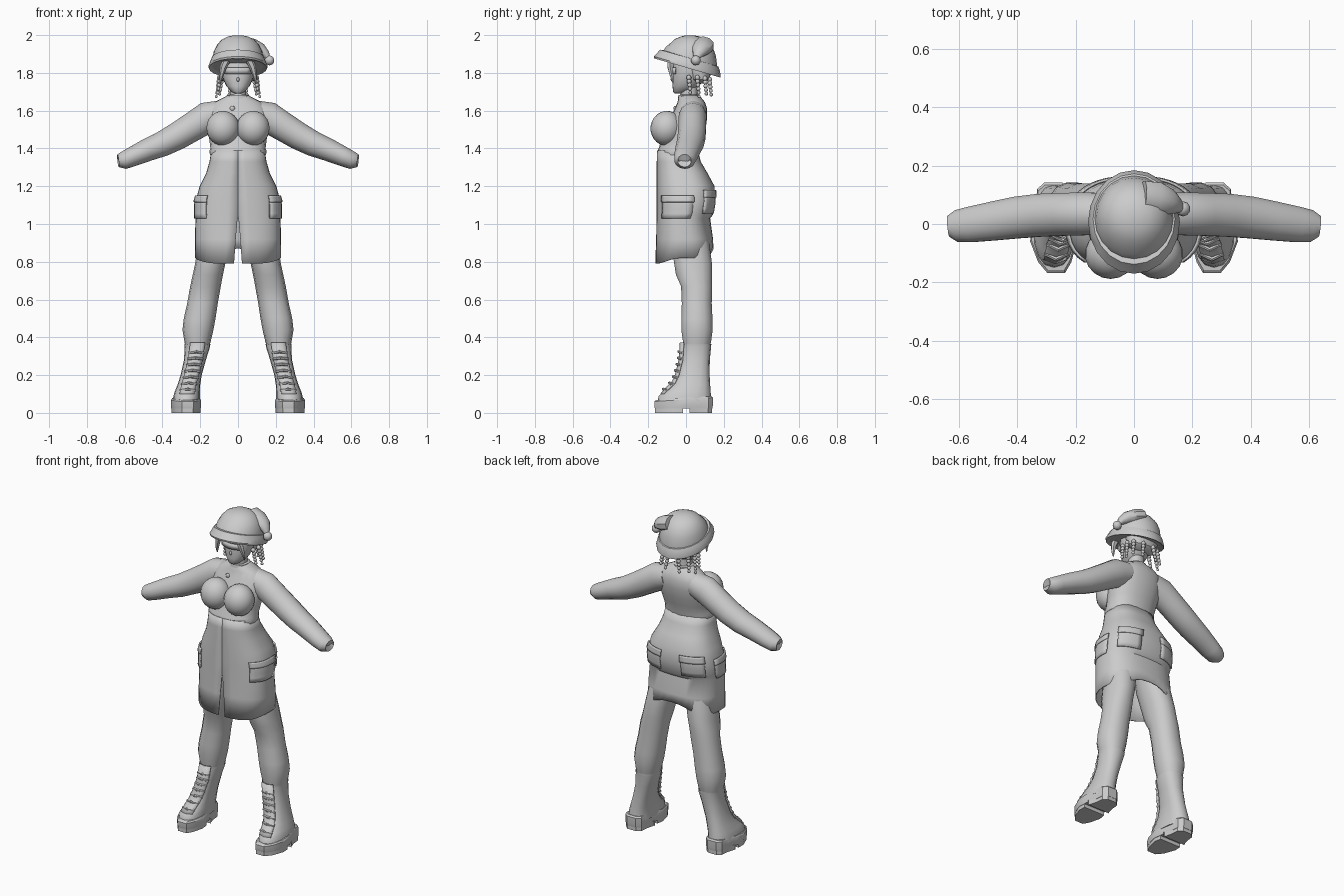
import bpy, bmesh, math
from mathutils import Vector, Matrix

if "Cube" in bpy.data.objects:
    bpy.data.objects.remove(bpy.data.objects["Cube"])

GREY = bpy.data.materials.new("plain grey")
GREY.diffuse_color = (0.6, 0.6, 0.6, 1)
GREY.use_nodes = True
GREY.node_tree.nodes["Principled BSDF"].inputs["Base Color"].default_value = GREY.diffuse_color


def finish(name, bm, angle=40, solid=0):
    bmesh.ops.recalc_face_normals(bm, faces=bm.faces)
    me = bpy.data.meshes.new(name)
    bm.to_mesh(me)
    bm.free()
    me.materials.append(GREY)
    ob = bpy.data.objects.new(name, me)
    bpy.context.collection.objects.link(ob)
    if solid:
        m = ob.modifiers.new("thickness", 'SOLIDIFY')
        m.thickness, m.offset = solid, 0
    bpy.ops.object.select_all(action='DESELECT')
    ob.select_set(True)
    bpy.context.view_layer.objects.active = ob
    bpy.ops.object.shade_smooth_by_angle(angle=math.radians(angle))
    return ob


def loft(name, rings, closed=True, caps=(True, True), angle=40, solid=0):
    """Skin a list of equally long point rings."""
    bm = bmesh.new()
    vs = [[bm.verts.new(p) for p in r] for r in rings]
    n = len(vs[0])
    for a, b in zip(vs, vs[1:]):
        for i in range(n if closed else n - 1):
            j = (i + 1) % n
            bm.faces.new((a[i], a[j], b[j], b[i]))
    if caps[0]:
        bm.faces.new(vs[0])
    if caps[1]:
        bm.faces.new(vs[-1])
    return finish(name, bm, angle, solid)


def oval(z, rx, yf, yb, cx=0, n=20, e=0.9, tilt=0):
    """Horizontal rounded ring between yf and yb, optionally tilted along y."""
    out = []
    for i in range(n):
        t = math.tau * i / n
        c, s = math.cos(t), math.sin(t)
        y = (yf + yb) / 2 + (yb - yf) / 2 * math.copysign(abs(s) ** e, s)
        out.append(Vector((cx + rx * math.copysign(abs(c) ** e, c), y, z + tilt * y)))
    return out


def tube(name, path, n=12, caps=(True, True), angle=40):
    """Tube through (x, y, z, radius, y_radius) points."""
    pts = [Vector(p[:3]) for p in path]
    rings = []
    for i, p in enumerate(pts):
        d = (pts[min(i + 1, len(pts) - 1)] - pts[max(i - 1, 0)]).normalized()
        v = Vector((0, 1, 0)) if abs(d.y) < 0.8 else Vector((1, 0, 0))
        v = (v - d * v.dot(d)).normalized()
        u = v.cross(d)
        rings.append([p + u * path[i][3] * math.cos(math.tau * k / n)
                      + v * path[i][4] * math.sin(math.tau * k / n) for k in range(n)])
    return loft(name, rings, caps=caps, angle=angle)


def ball(name, loc, scale, u=12, v=8, rot=0):
    bm = bmesh.new()
    bmesh.ops.create_uvsphere(bm, u_segments=u, v_segments=v, radius=1)
    m = Matrix.Translation(loc) @ Matrix.Rotation(rot, 4, 'X') @ Matrix.Diagonal((*scale, 1))
    bmesh.ops.transform(bm, matrix=m, verts=bm.verts)
    return finish(name, bm, 60)


# Shorts: open hem, slit at the front, seat bulging at the back
SHORTS = [(0.79, .225, -.16, .147), (0.92, .225, -.155, .14), (1.03, .222, -.153, .125),
          (1.05, .222, -.153, .14), (1.12, .222, -.153, .152), (1.2, .2, -.153, .148),
          (1.27, .165, -.153, .11), (1.33, .148, -.152, .075), (1.39, .138, -.15, .06)]


def shorts_point(t, z, off=0):
    """Point on the shorts at angle t, counted from the front centre."""
    k = 0
    while k < len(SHORTS) - 2 and z > SHORTS[k + 1][0]:
        k += 1
    a, b = SHORTS[k], SHORTS[k + 1]
    f = (z - a[0]) / (b[0] - a[0])
    rx, yf, yb = (a[i] + (b[i] - a[i]) * f for i in (1, 2, 3))
    s, c = math.sin(t), -math.cos(t)
    x = (rx + off) * math.copysign(abs(s) ** .8, s)
    y = (yf + yb) / 2 + ((yb - yf) / 2 + off) * math.copysign(abs(c) ** .8, c)
    return Vector((x, y, z))


rings = []
for z in [r[0] for r in SHORTS]:
    gap = max(0, 1.05 - z) * .2
    ring = []
    for i in range(37):
        t = gap + (math.tau - 2 * gap) * i / 36
        lift = .03 + .05 * max(0, -math.cos(t)) ** 6 if math.cos(t) < 0 else .03 * math.sin(t) ** 4
        ring.append(shorts_point(t, z + (lift if z < .8 else 0)))
    rings.append(ring)
loft("shorts", rings, closed=False, caps=(False, False), solid=.006)


def patch(name, t0, t1, z0, z1, off=.006):
    loft(name, [[shorts_point(t0 + (t1 - t0) * i / 6, z0 + (z1 - z0) * k / 4, off)
                 for i in range(7)] for k in range(5)],
         closed=False, caps=(False, False), solid=.008)


for side, s in (("left", 1), ("right", -1)):
    patch(side + "_cargo_pocket", s * .75, s * 1.75, 1.03, 1.13)
    patch(side + "_cargo_flap", s * .73, s * 1.77, 1.115, 1.15, .01)
    patch(side + "_back_pocket", s * 2.15, s * 2.9, 1.055, 1.16)
    patch(side + "_back_flap", s * 2.12, s * 2.93, 1.14, 1.18, .01)

# Cropped jacket with bust
loft("jacket_body", [oval(*r) for r in (
    (1.365, .148, -.148, .062), (1.385, .152, -.152, .068), (1.4, .146, -.145, .07),
    (1.45, .152, -.13, .085), (1.5, .16, -.11, .1), (1.56, .165, -.085, .112),
    (1.61, .16, -.06, .112), (1.645, .125, -.045, .1), (1.67, .075, -.04, .08),
    (1.685, .05, -.03, .065))])

for side, s in (("left", 1), ("right", -1)):
    ball(side + "_bust", (s * .08, -.103, 1.507), (.088, .085, .092), 18, 12, -.15)

    # Sleeve with a recessed, faceted end
    tube(side + "_sleeve", [(s * x, y, z, r, q) for x, y, z, r, q in (
        (.09, .035, 1.585, .07, .07), (.16, .035, 1.565, .083, .075), (.24, .033, 1.515, .077, .075),
        (.32, .03, 1.466, .073, .075), (.4, .022, 1.424, .067, .073), (.48, .01, 1.392, .06, .068),
        (.56, -.002, 1.356, .052, .062), (.605, -.007, 1.337, .047, .056),
        (.635, -.008, 1.335, .034, .036), (.615, -.008, 1.336, .022, .025))], 14)

    # Bare leg
    loft(side + "_leg", [oval(z, rx, yf, yb, s * cx, 14) for z, cx, rx, yf, yb in (
        (1.02, .1, .085, -.08, .1), (.9, .125, .085, -.08, .125), (.79, .147, .08, -.065, .14),
        (.73, .16, .08, -.055, .14), (.67, .172, .081, -.028, .14), (.58, .188, .081, -.024, .138),
        (.5, .203, .084, -.027, .142), (.44, .212, .082, -.027, .143), (.38, .214, .07, -.018, .135),
        (.3, .22, .05, -.01, .115))])

    # Boot upper
    loft(side + "_boot", [oval(z, rx, yf, yb, s * cx, 16, .85) for z, cx, rx, yf, yb in (
        (.06, .274, .072, -.15, .135), (.09, .272, .07, -.145, .133), (.115, .268, .066, -.115, .13),
        (.15, .26, .06, -.075, .128), (.2, .248, .056, -.045, .125), (.28, .228, .058, -.025, .126),
        (.35, .215, .067, -.02, .133), (.365, .215, .069, -.02, .134), (.355, .215, .062, -.012, .125))],
        caps=(True, False))

    # Thick sole, blunt at the toe, with a separate heel below
    outline = [(-.04, -.168), (.02, -.168), (.052, -.13), (.079, -.06), (.076, 0), (.06, .07),
               (.055, .12), (.03, .142), (-.03, .142), (-.055, .12), (-.06, .07), (-.072, 0),
               (-.08, -.06), (-.062, -.13)]

    def sole_ring(z, k, lo=-1):
        return [Vector((s * (.276 + x * k), max(y, lo) * k, z + (.02 * (y + .17) / .3 if z > .05 else 0)))
                for x, y in outline]
    loft(side + "_sole", [sole_ring(.022, .98), sole_ring(.038, 1), sole_ring(.06, 1), sole_ring(.068, .94)],
         angle=30)
    loft(side + "_heel", [sole_ring(0, .97, .02), sole_ring(.03, .97, .02)], angle=30)
    fore = [Vector((s * (.276 + x * .96), min(y, -.015) * .98, 0)) for x, y in outline]
    loft(side + "_fore_tread", [fore, [p + Vector((0, 0, .03)) for p in fore]], angle=30)

    # Tongue and laces
    tongue = [(.1, .27, -.132), (.13, .264, -.104), (.16, .257, -.073), (.2, .246, -.054),
              (.28, .226, -.034), (.372, .213, -.028)]
    loft(side + "_tongue", [[Vector((s * cx + dx, y + abs(dx) * .35, z)) for dx in (-.038, -.02, 0, .02, .038)]
                            for z, cx, y in tongue], closed=False, caps=(False, False), solid=.01)
    for i in range(7):
        z = .12 + .033 * i
        k = max(j for j in range(5) if tongue[j][0] <= z)
        a, b = tongue[k], tongue[k + 1]
        f = (z - a[0]) / (b[0] - a[0])
        cx, y = a[1] + (b[1] - a[1]) * f, a[2] + (b[2] - a[2]) * f
        tube(side + "_lace", [(s * cx - .04, y + .012, z, .007, .007), (s * cx, y - .007, z + .006, .008, .008),
                              (s * cx + .04, y + .012, z, .007, .007)], 6)

# Neck, choker and pendant
loft("neck", [oval(1.64, .05, -.035, .07), oval(1.69, .043, -.028, .06), oval(1.76, .045, -.03, .065)])
loft("choker", [oval(z, r, .017 - r, .017 + r) for z, r in
                ((1.662, .05), (1.664, .06), (1.682, .057), (1.684, .047))])
ball("pendant", (-.03, -.058, 1.612), (.014, .008, .014), 8, 6)

# Head with a narrow chin
loft("head", [oval(*r) for r in (
    (1.692, .018, -.06, -.02), (1.7, .035, -.068, .02), (1.73, .062, -.072, .07), (1.77, .08, -.072, .1),
    (1.82, .088, -.07, .115), (1.88, .085, -.065, .115), (1.93, .06, -.03, .1))])
ball("nose", (0, -.073, 1.765), (.008, .008, .012), 8, 6)
loft("eye_band", [[Vector((x, -.08 + 5 * x * x, z)) for x in (-.07, -.045, -.02, 0, .02, .045, .07)]
                  for z in (1.795, 1.828)], closed=False, caps=(False, False), solid=.008)

# Hair: cap under the hat, front locks and beaded braids
loft("hair_cap", [oval(*r) for r in (
    (1.745, .06, .05, .1), (1.765, .092, .02, .125), (1.82, .1, .0, .135), (1.88, .1, -.02, .135))])
for s in (-1, 1):
    tube("front_lock", [(s * .055, -.085, 1.88, .02, .016), (s * .078, -.085, 1.83, .018, .014),
                        (s * .09, -.075, 1.78, .011, .01), (s * .094, -.068, 1.745, .003, .003)], 6)
    for x, y, z, n in ((.094, .015, 1.775, 5), (.1, .06, 1.775, 6), (.085, .1, 1.77, 5), (.035, .125, 1.765, 5)):
        for i in range(n):
            r = .0135 - .001 * i
            ball("braid_bead", (s * (x + .003 * i), y + .002 * i, z - .02 * i), (r, r, r * 1.05), 6, 5)

# Hat: tilted crown, flared fur band, floppy tail and bobble
loft("hat_crown", [oval(z, rx, yf, yb, 0, 20, 1, t) for z, rx, yf, yb, t in (
    (1.835, .14, -.14, .165, -.28), (1.88, .135, -.125, .165, -.25), (1.92, .128, -.105, .158, -.18),
    (1.95, .112, -.082, .142, -.1), (1.977, .088, -.058, .112, -.05), (1.992, .055, -.028, .075, 0),
    (1.999, .02, 0, .04, 0))])
loft("hat_band", [oval(z, rx, yf, yb, 0, 20, 1, -.29) for z, rx, yf, yb in (
    (1.838, .125, -.13, .15), (1.828, .155, -.168, .183), (1.838, .157, -.17, .184),
    (1.868, .146, -.148, .178), (1.883, .14, -.138, .172), (1.885, .125, -.12, .155))])
tube("hat_tail", [(.03, .09, 1.95, .045, .06), (.08, .085, 1.935, .045, .06), (.12, .075, 1.92, .036, .046),
                  (.148, .062, 1.897, .022, .028), (.162, .052, 1.875, .01, .012)], 10)
ball("bobble", (.167, .052, 1.866), (.026, .026, .026), 10, 8)
